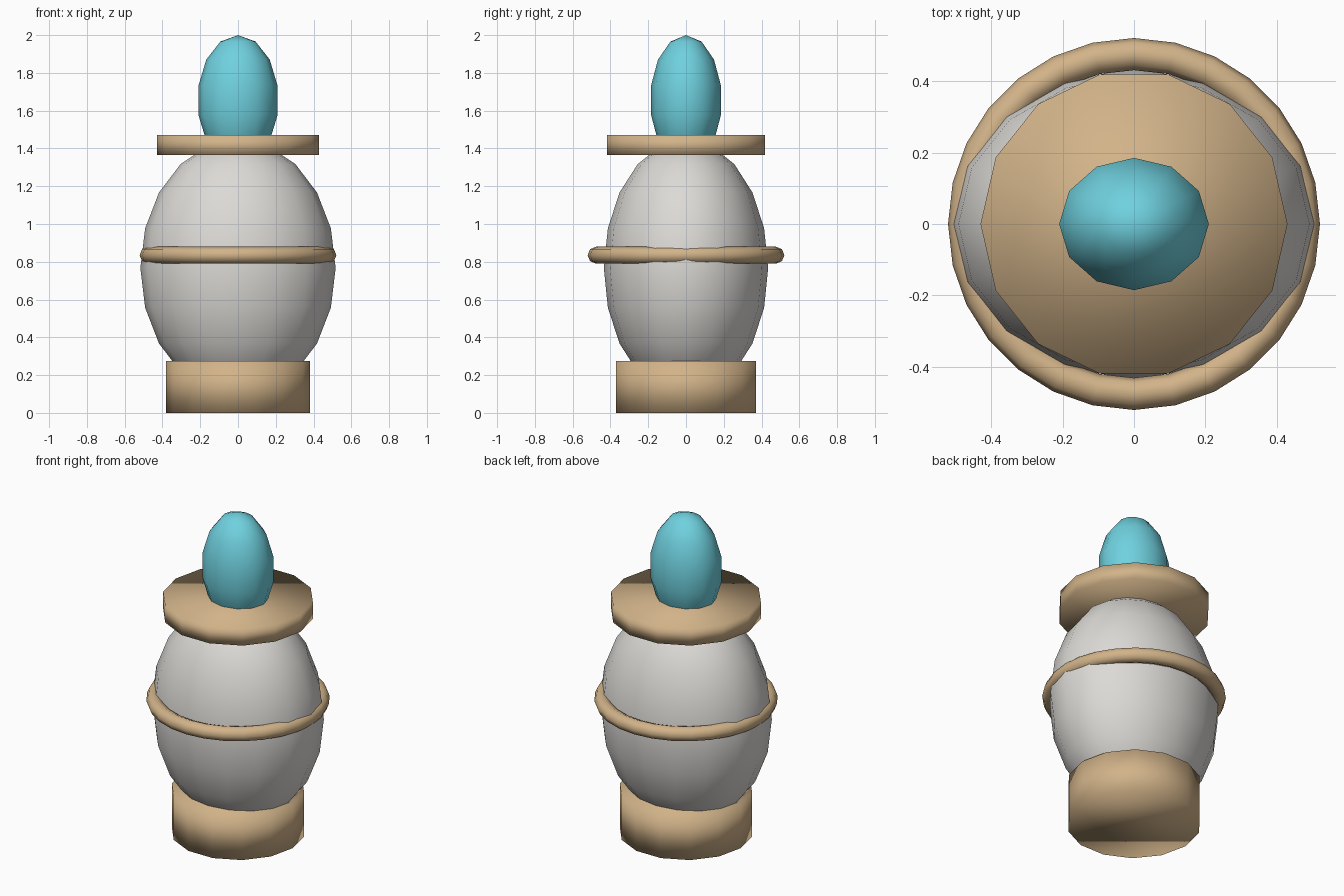
import bpy
from math import pi

if "Cube" in bpy.data.objects:
    bpy.data.objects.remove(bpy.data.objects["Cube"])


def material(name, rgb):
    m = bpy.data.materials.new(name)
    m.diffuse_color = (*rgb, 1)
    m.use_nodes = True
    m.node_tree.nodes["Principled BSDF"].inputs["Base Color"].default_value = m.diffuse_color
    return m


tan = material("tan", (0.64, 0.45, 0.25))
stone = material("pale_stone", (0.72, 0.70, 0.67))
cyan = material("cyan", (0.16, 0.64, 0.74))


def finish(name, mat):
    ob = bpy.context.object
    ob.name = name
    ob.data.materials.append(mat)
    bpy.ops.object.transform_apply(location=False, rotation=True, scale=True)
    bpy.ops.object.shade_smooth()
    return ob


def disc(name, radius, z0, z1):
    bpy.ops.mesh.primitive_cylinder_add(
        vertices=14, radius=radius, depth=z1 - z0,
        location=(0, 0, (z0 + z1) / 2), rotation=(0, 0, pi / 2))
    finish(name, tan)


def egg(name, segments, rings, z, radii, mat):
    bpy.ops.mesh.primitive_uv_sphere_add(
        segments=segments, ring_count=rings, radius=1, location=(0, 0, z))
    bpy.context.object.scale = radii
    finish(name, mat)


# Foot and lid
disc("base", 0.38, 0, 0.275)
disc("lid", 0.43, 1.365, 1.47)

# Oval body and pointed knob
egg("body", 16, 10, 0.767, (0.517, 0.435, 0.68), stone)
egg("knob", 12, 7, 1.655, (0.215, 0.19, 0.345), cyan)

# Ring around the belly
bpy.ops.mesh.primitive_torus_add(
    major_segments=28, minor_segments=8,
    major_radius=0.476, minor_radius=0.045, location=(0, 0, 0.835))
finish("belly_ring", tan)
